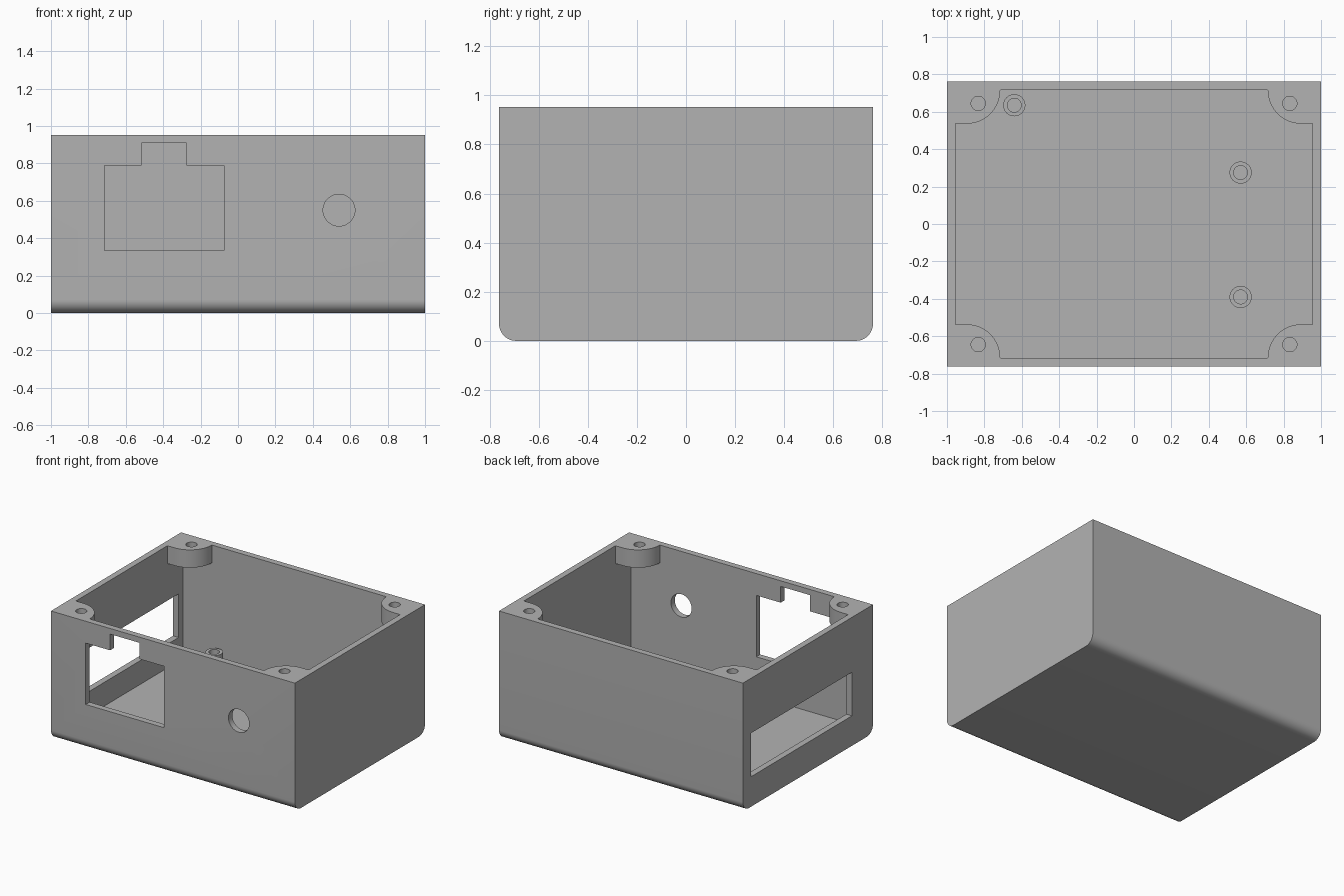
import bpy, bmesh
from math import sin, cos, pi, radians

cube = bpy.data.objects.get("Cube")
if cube:
    bpy.data.objects.remove(cube, do_unlink=True)

grey = bpy.data.materials.new("plain grey")
grey.use_nodes = True
COLOUR = (0.45, 0.45, 0.45, 1)
grey.diffuse_color = COLOUR
grey.node_tree.nodes["Principled BSDF"].inputs["Base Color"].default_value = COLOUR

# Main sizes: half length, half width, height, wall, bottom edge radius
L, W, H, WALL, R = 1.0, 0.762, 0.952, 0.046, 0.07
IX, IY = L - WALL, W - WALL
LUG_R, LUG_X, LUG_BOTTOM = 0.18, 0.895, 0.82


def arc(cx, cy, r, start, end, n):
    """Points along an arc, angles in degrees."""
    steps = [radians(start + (end - start) * i / n) for i in range(n + 1)]
    return [(cx + r * cos(a), cy + r * sin(a)) for a in steps]


def circle(cx, cy, r):
    return arc(cx, cy, r, 0, 360, 48)[:-1]


def rect(x0, x1, y0, y1):
    return [(x0, y0), (x1, y0), (x1, y1), (x0, y1)]


def prism(name, outline, axis, lo, hi):
    """Extrude a flat outline along an axis from lo to hi."""
    place = {"x": lambda u, v, w: (w, u, v),
             "y": lambda u, v, w: (u, w, v),
             "z": lambda u, v, w: (u, v, w)}[axis]
    bm = bmesh.new()
    rings = [[bm.verts.new(place(u, v, w)) for u, v in outline] for w in (lo, hi)]
    n = len(outline)
    for ring in rings:
        bm.faces.new(ring)
    for i in range(n):
        j = (i + 1) % n
        bm.faces.new((rings[0][i], rings[0][j], rings[1][j], rings[1][i]))
    bmesh.ops.recalc_face_normals(bm, faces=bm.faces[:])
    mesh = bpy.data.meshes.new(name)
    bm.to_mesh(mesh)
    bm.free()
    mesh.materials.append(grey)
    obj = bpy.data.objects.new(name, mesh)
    bpy.context.collection.objects.link(obj)
    return obj


def activate(obj):
    bpy.ops.object.select_all(action="DESELECT")
    obj.select_set(True)
    bpy.context.view_layer.objects.active = obj


def cut(obj, cutter):
    """Subtract the cutter and remove it."""
    activate(obj)
    mod = obj.modifiers.new("cut", "BOOLEAN")
    mod.operation, mod.solver, mod.object = "DIFFERENCE", "EXACT", cutter
    bpy.ops.object.modifier_apply(modifier=mod.name)
    bpy.data.objects.remove(cutter, do_unlink=True)


def finish(obj):
    activate(obj)
    bpy.ops.object.shade_smooth_by_angle(angle=radians(30))


# Outer block with rounded lower front and back edges
profile = (arc(-W + R, R, R, 180, 270, 12) + arc(W - R, R, R, 270, 360, 12)
           + [(W, H), (-W, H)])
box = prism("box_body", profile, "x", -L, L)

# Upper cavity leaves a rounded screw lug in each corner
quarter = [(IX, IY - LUG_R)] + arc(LUG_X, IY, LUG_R, 270, 180, 16)
mouth = []
for sx, sy in ((1, 1), (-1, 1), (-1, -1), (1, -1)):
    corner = [(sx * x, sy * y) for x, y in quarter]
    mouth += corner if sx * sy > 0 else corner[::-1]
cut(box, prism("mouth_cutter", mouth, "z", LUG_BOTTOM - 0.1, H + 0.1))

# Main cavity below the lugs
cut(box, prism("cavity_cutter", rect(-IX, IX, -IY, IY), "z", WALL, LUG_BOTTOM))

# Screw holes in the lugs
for sx in (-1, 1):
    for sy in (-1, 1):
        cut(box, prism("screw_cutter", circle(sx * 0.833, sy * 0.645, 0.038),
                       "z", LUG_BOTTOM - 0.05, H + 0.1))

# Stepped socket opening and round hole in the front wall
socket = [(-0.715, 0.335), (-0.075, 0.335), (-0.075, 0.79), (-0.275, 0.79),
          (-0.275, 0.91), (-0.515, 0.91), (-0.515, 0.79), (-0.715, 0.79)]
cut(box, prism("socket_cutter", socket, "y", -W - 0.1, -IY + 0.04))
cut(box, prism("hole_cutter", circle(0.54, 0.55, 0.085), "y", -W - 0.1, -IY + 0.1))

# Long window in the right wall
cut(box, prism("window_cutter", rect(-0.515, 0.667, 0.222, 0.545),
               "x", -L - 0.1, -IX + 0.02))
finish(box)

# Hollow standoffs on the floor
for i, (x, y) in enumerate(((-0.64, 0.635), (0.57, 0.275), (0.57, -0.39))):
    post = prism(f"standoff_{i + 1}", circle(x, y, 0.059), "z", WALL, 0.212)
    cut(post, prism("bore_cutter", circle(x, y, 0.037), "z", 0, 0.3))
    finish(post)
